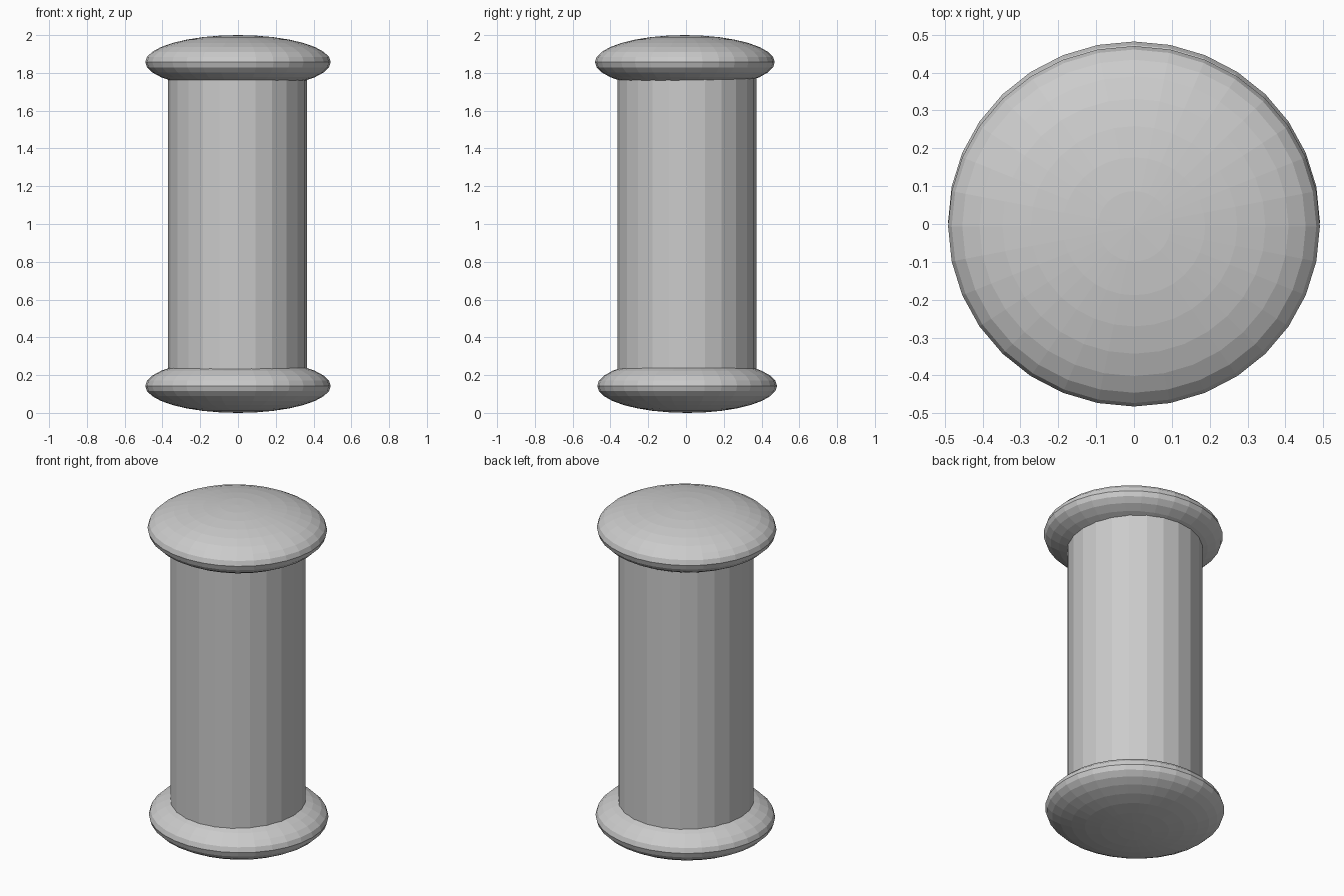
import bpy

if "Cube" in bpy.data.objects:
    bpy.data.objects.remove(bpy.data.objects["Cube"])

grey = bpy.data.materials.new("plain_grey")
grey.diffuse_color = (0.6, 0.6, 0.6, 1)
grey.use_nodes = True
grey.node_tree.nodes["Principled BSDF"].inputs["Base Color"].default_value = grey.diffuse_color

CAP_HEIGHT = 0.143  # half height of each rounded cap


def finish(name, scale=(1, 1, 1)):
    obj = bpy.context.object
    obj.name = name
    obj.scale = scale
    obj.data.materials.append(grey)
    bpy.ops.object.shade_flat()
    return obj


# Straight faceted shaft, its ends hidden inside the caps
bpy.ops.mesh.primitive_cylinder_add(vertices=24, radius=0.367, depth=1.7,
                                    location=(-0.003, 0.005, 1.0))
finish("shaft")

# Flattened round caps, very slightly out of line with each other
for name, y, z in (("top_cap", -0.006, 2 - CAP_HEIGHT),
                   ("bottom_cap", 0.006, CAP_HEIGHT)):
    bpy.ops.mesh.primitive_uv_sphere_add(segments=32, ring_count=16, radius=1,
                                         location=(0, y, z))
    finish(name, (0.491, 0.476, CAP_HEIGHT))
